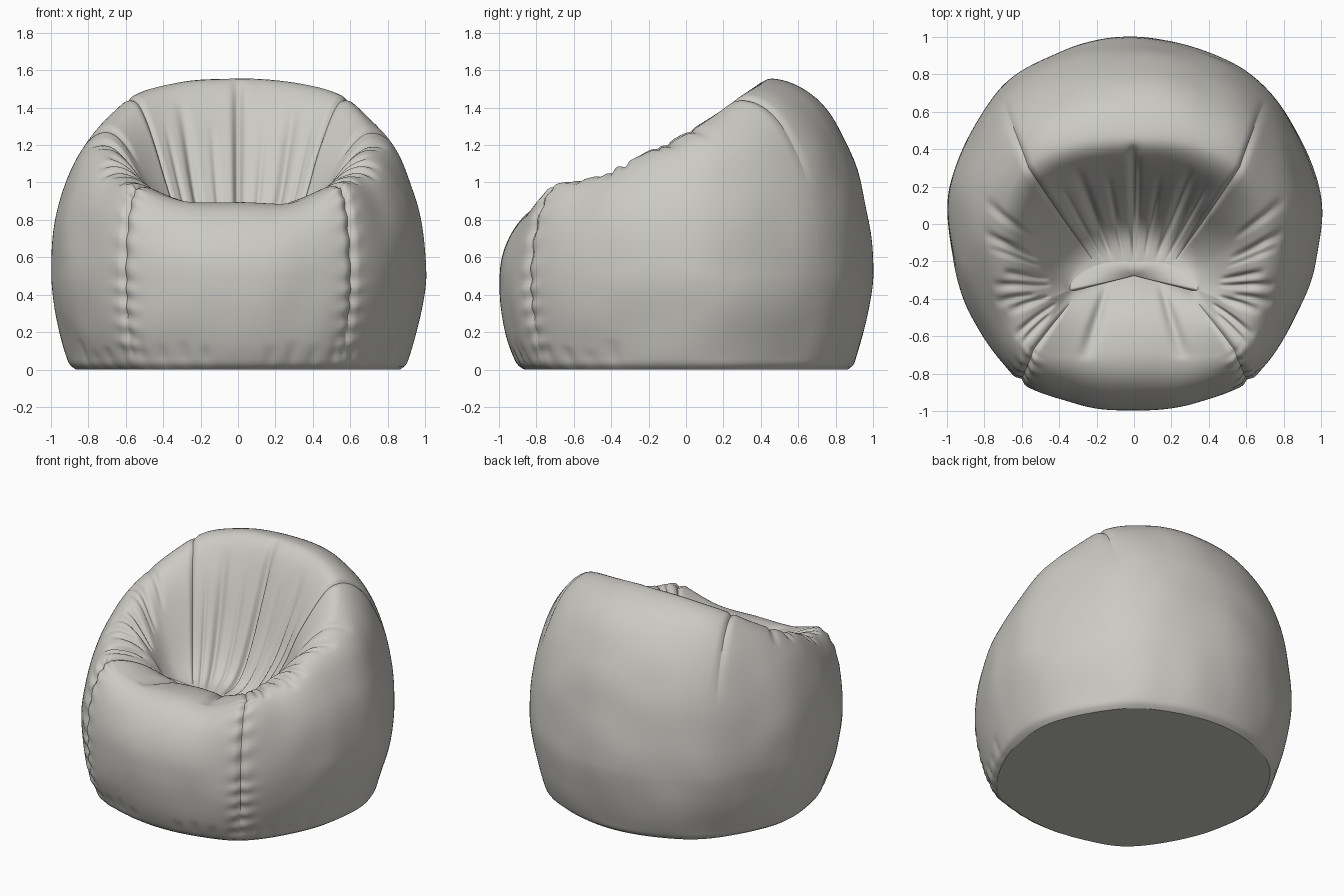
import bpy, bmesh, math, random
from mathutils import Vector, noise

old = bpy.data.objects.get("Cube")
if old:
    bpy.data.objects.remove(old)
random.seed(4)

fabric = bpy.data.materials.new("warm grey fabric")
fabric.use_nodes = True
colour = (0.60, 0.59, 0.55, 1)
fabric.diffuse_color = colour
fabric.node_tree.nodes["Principled BSDF"].inputs["Base Color"].default_value = colour

# Half of the chair from back to front:
# widest outline (x, y), crest of the rim (x, y, z), foot of the seat hollow (x, y, z)
HALF = [
    (0, 1, 0, .46, 1.555, 0, -.2, .69),
    (.385, .925, .31, .43, 1.535, .1, -.2, .69),
    (.72, .715, .57, .3, 1.45, .2, -.22, .7),
    (.98, .24, .71, .02, 1.27, .28, -.26, .73),
    (.97, -.2, .69, -.25, 1.14, .33, -.31, .77),
    (.83, -.56, .61, -.47, 1.04, .34, -.35, .79),
    (.61, -.84, .53, -.67, .985, .29, -.35, .75),
    (.31, -.96, .28, -.7, .9, .15, -.29, .7),
    (0, -1, 0, -.68, .895, 0, -.26, .68),
]
FRONT = len(HALF) - 1
LOOP = 2 * FRONT
BACK_SEAM, FRONT_SEAM = 2, 6


def key(i):
    i %= LOOP
    if i <= FRONT:
        return HALF[i]
    k = list(HALF[LOOP - i])
    for c in (0, 2, 5):
        k[c] = -k[c]
    return k


def section(u):
    """Catmull-Rom blend of the key sections around the chair."""
    i = math.floor(u)
    f = u - i
    return [((2 * b) + (c - a) * f + (2 * a - 5 * b + 4 * c - d) * f ** 2
             + (3 * b - a - 3 * c + d) * f ** 3) / 2
            for a, b, c, d in zip(*(key(i + n) for n in (-1, 0, 1, 2)))]


def clamp(v):
    return max(0.0, min(1.0, v))


def half_u(u):
    u %= LOOP
    return min(u, LOOP - u)


def surface(u, t):
    """t: 0-1 lower wall, 1-2 upper wall to the crest, 2-3 down into the seat."""
    ox, oy, cx, cy, cz, ex, ey, ez = section(u)
    h, waist = half_u(u), .5
    front = clamp((h - 4.5) / 2)
    if t <= 1:
        k = 1 - .11 * (1 - t) ** (1.6 + .8 * front) - .025 * clamp(1 - t * 14) ** 2
        return Vector((ox * k, oy * k, waist * t))
    if t <= 2:
        a = (t - 1) * math.pi / 2
        c, s = math.cos(a), math.sin(a)
        return Vector((cx + (ox - cx) * c, cy + (oy - cy) * c, waist + (cz - waist) * s))
    s, h = t - 2, half_u(u)
    p, q = 2 + .2 * front, 4 - 3 * clamp(h / 5)
    drop = 1 - (1 - min(1, s ** p)) ** q
    return Vector((cx + (ex - cx) * s, cy + (ey - cy) * s, cz + (ez - cz) * drop))


# Creases: position around, width, depth, start and end along the section
creases = [
    (0, .09, .045, 2.05, 3),
    (.55, .07, .015, 2.3, 3),
    (1.15, .12, .03, 2.2, 3),
    (1.6, .06, .015, 2.3, 3),
    (BACK_SEAM, .05, .016, 1.35, 3),
    (FRONT_SEAM, .07, .02, .05, 2.8),
    (7.1, .15, .025, 1.95, 2.9),
]
# Gathered folds over the arms
for n in range(9):
    start = random.uniform(1.7, 2.0)
    creases.append((3 + n * .33 + random.uniform(-.1, .1), random.uniform(.05, .1),
                    random.uniform(.015, .03), start, start + random.uniform(.6, .9)))
# Small tucks along the bottom hem
for n in range(8):
    creases.append((4.6 + n * .4, .1, random.uniform(.006, .014), -.1, random.uniform(.2, .35)))


def relief(u, t, p):
    h = half_u(u)
    out = 0
    for pos, width, depth, t0, t1 in creases:
        if t0 < t < t1:
            fade = math.sin(math.pi * (t - t0) / (t1 - t0)) ** .6
            out -= depth * fade * math.exp(-((h - pos) / width) ** 2)
    # Puckers beside the front seams
    side = abs(h - FRONT_SEAM)
    if t < 2:
        out += .007 * math.sin(t * 32 + 3 * h) * math.exp(-(side / .22) ** 2) * clamp(t * 4)
    out += .01 * noise.noise(p * 3.5)
    return out * clamp(t * 8) * clamp((3 - t) * 8)


def skin(u, t):
    p, e = surface(u, t), .004
    t0, t1 = max(0, t - e), min(3, t + e)
    normal = (surface(u, t1) - surface(u, t0)).cross(surface(u + e, t) - surface(u - e, t))
    return p + normal.normalized() * relief(u, t, p)


def make_object(name, bm):
    mesh = bpy.data.meshes.new(name)
    bm.to_mesh(mesh)
    bm.free()
    mesh.materials.append(fabric)
    obj = bpy.data.objects.new(name, mesh)
    bpy.context.collection.objects.link(obj)
    for poly in mesh.polygons:
        poly.use_smooth = True
    return obj


STEPS, ROWS = 20, 84   # grid columns per key section, rows per panel


def panel(name, first, last):
    bm = bmesh.new()
    cols = [[bm.verts.new(skin(first + i / STEPS, 3 * j / ROWS)) for j in range(ROWS + 1)]
            for i in range((last - first) * STEPS + 1)]
    for a, b in zip(cols, cols[1:]):
        for j in range(ROWS):
            bm.faces.new((a[j], a[j + 1], b[j + 1], b[j]))
    make_object(name, bm)


def cap(name, t, up):
    """Fan that closes the ring at the given end of the section."""
    bm = bmesh.new()
    ring = [bm.verts.new(skin(i / STEPS, t)) for i in range(LOOP * STEPS)]
    mid = bm.verts.new(sum((v.co for v in ring), Vector()) / len(ring))
    for a, b in zip(ring, ring[1:] + ring[:1]):
        bm.faces.new((mid, b, a) if up else (mid, a, b))
    make_object(name, bm)


# Sewn panels of the cover
panel("back_panel", -BACK_SEAM, BACK_SEAM)
panel("left_side_panel", BACK_SEAM, FRONT_SEAM)
panel("front_panel", FRONT_SEAM, LOOP - FRONT_SEAM)
panel("right_side_panel", LOOP - FRONT_SEAM, LOOP - BACK_SEAM)
cap("base_panel", 0, False)
cap("seat_bottom", 3, True)
